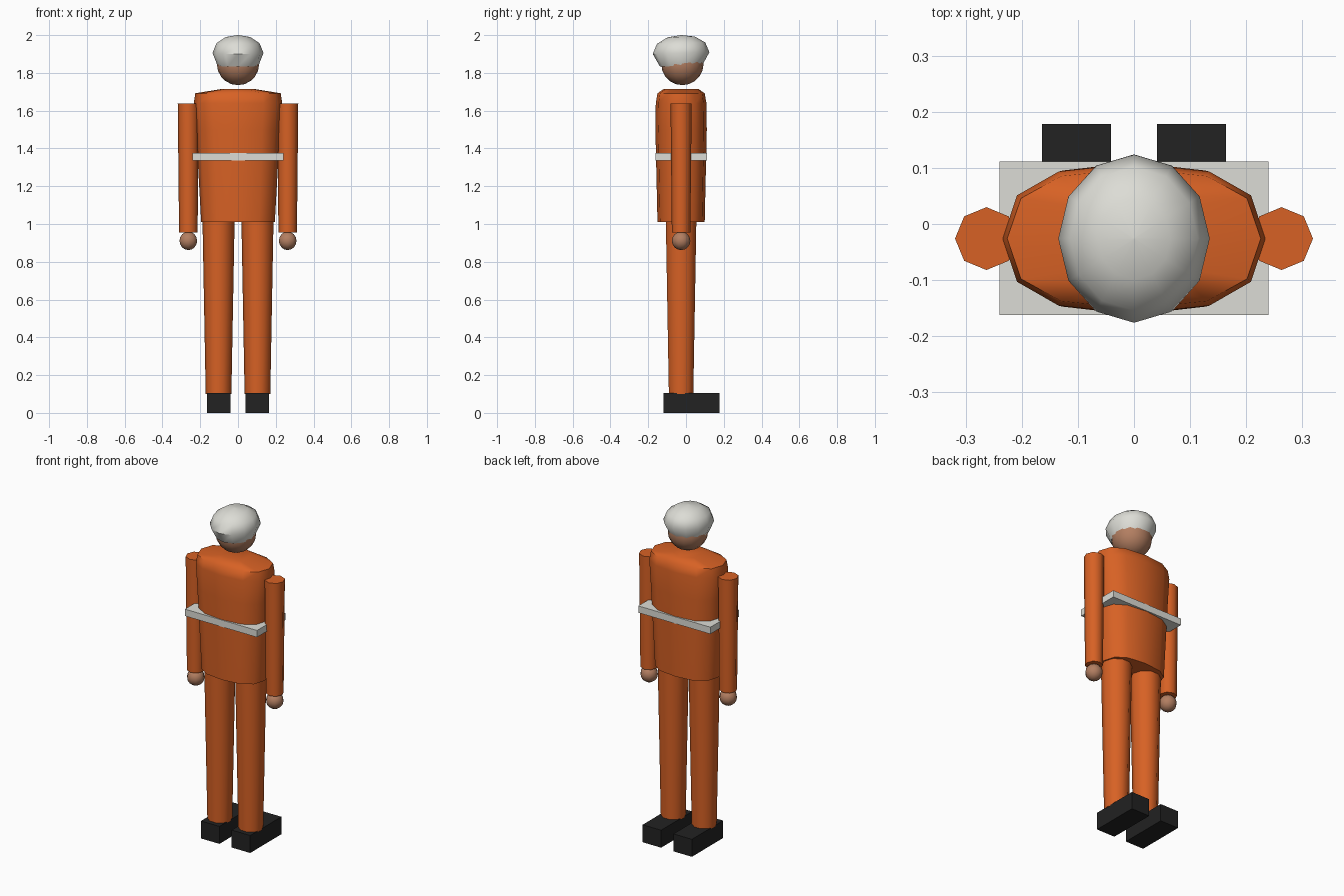
import bpy, bmesh
from math import cos, sin, pi, radians, copysign

cube = bpy.data.objects.get("Cube")
if cube:
    bpy.data.objects.remove(cube, do_unlink=True)


def material(name, rgb):
    m = bpy.data.materials.new(name)
    m.use_nodes = True
    m.diffuse_color = (*rgb, 1)
    m.node_tree.nodes["Principled BSDF"].inputs["Base Color"].default_value = (*rgb, 1)
    return m


orange = material("orange cloth", (0.68, 0.12, 0.018))
white = material("off white", (0.72, 0.72, 0.67))
skin = material("skin", (0.45, 0.21, 0.12))
black = material("black rubber", (0.016, 0.016, 0.016))
MID = -0.026  # depth of the body's centre line


def finish(bm, name, mat, smooth=True):
    bmesh.ops.recalc_face_normals(bm, faces=bm.faces)
    mesh = bpy.data.meshes.new(name)
    bm.to_mesh(mesh)
    bm.free()
    mesh.materials.append(mat)
    ob = bpy.data.objects.new(name, mesh)
    bpy.context.collection.objects.link(ob)
    if smooth:
        bpy.ops.object.select_all(action="DESELECT")
        ob.select_set(True)
        bpy.context.view_layer.objects.active = ob
        bpy.ops.object.shade_smooth_by_angle(angle=radians(50))
    return ob


def loft(name, mat, rings, sides, x=0, power=1, tilt=0):
    """Skin a stack of (z, x radius, y radius) rings; power squares them off."""
    bm = bmesh.new()
    loops = []
    for z, rx, ry in rings:
        loop = []
        for i in range(sides):
            a = 2 * pi * i / sides
            px = copysign(abs(cos(a)) ** power, cos(a)) * rx
            py = copysign(abs(sin(a)) ** power, sin(a)) * ry
            loop.append(bm.verts.new((x + px, MID + py, z + tilt * py)))
        loops.append(loop)
    for low, high in zip(loops, loops[1:]):
        for i in range(sides):
            j = (i + 1) % sides
            bm.faces.new((low[i], low[j], high[j], high[i]))
    bm.faces.new(loops[0])
    bm.faces.new(loops[-1])
    return finish(bm, name, mat)


def box(name, mat, low, high):
    bm = bmesh.new()
    bmesh.ops.create_cube(bm, size=1)
    for v in bm.verts:
        v.co = [(a + b) / 2 + c * (b - a) for a, b, c in zip(low, high, v.co)]
    return finish(bm, name, mat, False)


def ball(name, mat, centre, radius, segments, rings):
    bm = bmesh.new()
    bmesh.ops.create_uvsphere(bm, u_segments=segments, v_segments=rings, radius=radius)
    bmesh.ops.translate(bm, verts=bm.verts, vec=centre)
    return finish(bm, name, mat)


# Jacket with sloping shoulders, and its belt
loft("jacket", orange, [(1.01, 0.195, 0.125), (1.5, 0.222, 0.136), (1.64, 0.234, 0.134),
                        (1.692, 0.226, 0.125), (1.716, 0.08, 0.09)], 12, power=0.8)
box("belt", white, (-0.24, -0.162, 1.335), (0.24, 0.111, 1.376))

# Head and rounded cap
ball("head", skin, (0, -0.019, 1.847), 0.112, 16, 10)
loft("cap", white, [(1.837, 0.108, 0.112), (1.905, 0.135, 0.15), (1.957, 0.114, 0.128),
                    (1.99, 0.065, 0.073), (2.0, 0.002, 0.002)], 12, tilt=0.03)

# Limbs on both sides
for side, s in (("left", 1), ("right", -1)):
    loft(side + "_sleeve", orange, [(0.955, 0.049, 0.049), (1.638, 0.056, 0.056)], 8, x=s * 0.263)
    ball(side + "_hand", skin, (s * 0.263, MID, 0.911), 0.049, 10, 8)
    loft(side + "_trouser_leg", orange, [(0.1, 0.068, 0.068), (1.02, 0.085, 0.085)], 10, x=s * 0.103)
    xs = sorted((s * 0.041, s * 0.164))
    box(side + "_shoe", black, (xs[0], -0.118, 0), (xs[1], 0.178, 0.105))
